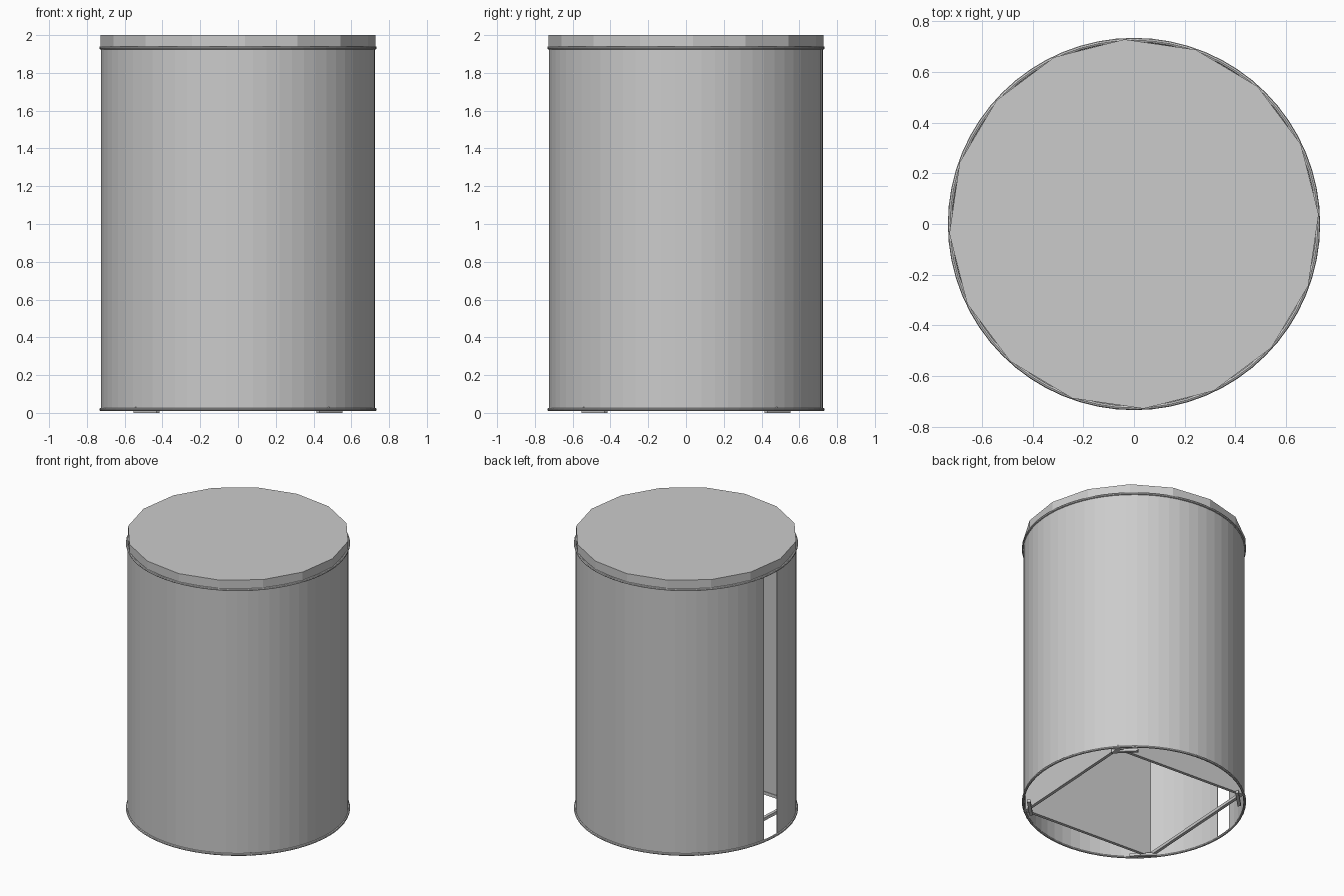
import bpy, bmesh
from math import sin, cos, radians
from mathutils import Matrix

if "Cube" in bpy.data.objects:
    bpy.data.objects.remove(bpy.data.objects["Cube"])

R = 0.725                      # shell radius
TURN = radians(-3.4)           # twist of the inner room


def make_object(name, bm):
    bmesh.ops.recalc_face_normals(bm, faces=bm.faces)
    mesh = bpy.data.meshes.new(name)
    bm.to_mesh(mesh)
    bm.free()
    obj = bpy.data.objects.new(name, mesh)
    bpy.context.collection.objects.link(obj)
    return obj


def box(name, centre, size, turn):
    # Box placed in a frame rotated about z
    bm = bmesh.new()
    bmesh.ops.create_cube(bm, size=1, matrix=Matrix.Rotation(turn, 4, 'Z')
                          @ Matrix.Translation(centre) @ Matrix.Diagonal((*size, 1)))
    return make_object(name, bm)


def swept(name, profile, start, end, steps):
    # Sweep a closed (radius, z) profile around z between two angles
    bm = bmesh.new()
    full = abs(end - start) >= 360
    rows = []
    for i in range(steps if full else steps + 1):
        a = radians(start + (end - start) * i / steps)
        rows.append([bm.verts.new((r * cos(a), r * sin(a), z)) for r, z in profile])
    n = len(profile)
    for i in range(steps):
        a, b = rows[i], rows[(i + 1) % len(rows)]
        for j in range(n):
            k = (j + 1) % n
            bm.faces.new((a[j], b[j], b[k], a[k]))
    if not full:
        bm.faces.new(rows[0])
        bm.faces.new(rows[-1])
    return make_object(name, bm)


# Curved outer wall, with the narrow doorway gap on the left side
swept("outer_shell", [(R, 0.015), (R, 1.935), (R - 0.006, 1.935), (R - 0.006, 0.015)],
      -179.5, 170, 62)

# Round hoops at the bottom and top of the wall
for name, z in (("bottom_hoop", 0.018), ("top_hoop", 1.932)):
    ring = [(R + 0.001 + 0.009 * cos(radians(a)), z + 0.009 * sin(radians(a)))
            for a in range(0, 360, 45)]
    swept(name, ring, 0, 360, 64)

# Sixteen-sided lid
bm = bmesh.new()
bmesh.ops.create_cone(bm, cap_ends=True, segments=16, radius1=0.73, radius2=0.73, depth=0.065,
                      matrix=Matrix.Translation((0, 0, 1.9675)) @ Matrix.Rotation(radians(3), 4, 'Z'))
make_object("lid", bm)

# Square inner room: floor rail on all sides, flat wall on all but the doorway side
H = 0.505
for i, side in enumerate(("right", "back", "left", "front")):
    turn = TURN + i * radians(90)
    box(side + "_rail", (H, 0, 0.02), (0.022, 2 * H + 0.022, 0.022), turn)
    if side != "left":
        box(side + "_inner_wall", (H, 0, 0.975), (0.012, 2 * H, 1.91), turn)
    # Corner foot, lying across the diagonal
    box(side + "_foot", (0.685, 0, 0.01), (0.022, 0.175, 0.02), radians(45 + 90 * i))
